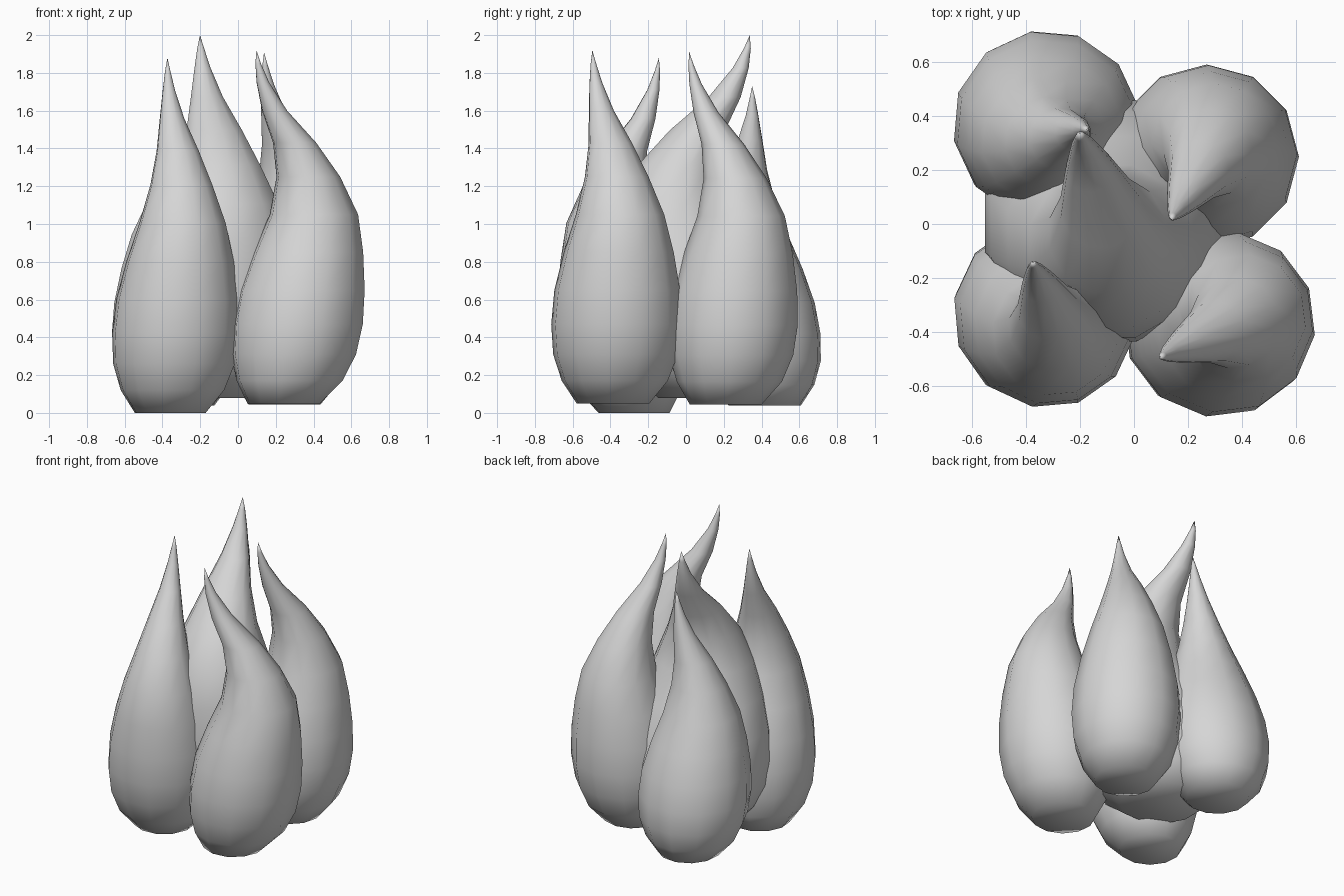
import bpy
import bmesh
from math import sin, cos, tau, radians

cube = bpy.data.objects.get("Cube")
if cube:
    bpy.data.objects.remove(cube, do_unlink=True)

grey = bpy.data.materials.new("plain_grey")
grey.use_nodes = True
grey.diffuse_color = (0.67, 0.67, 0.67, 1)
grey.node_tree.nodes["Principled BSDF"].inputs["Base Color"].default_value = (0.67, 0.67, 0.67, 1)

SIDES = 12
# Shared flame profile: height, radius, sideways bend of the spine
PROFILE = [
    (0.00, 0.185, 0.055), (0.12, 0.270, 0.03), (0.26, 0.318, 0.015),
    (0.42, 0.332, 0.00), (0.60, 0.320, -0.015), (0.80, 0.280, -0.04),
    (1.00, 0.225, -0.062), (1.20, 0.162, -0.03), (1.38, 0.110, 0.04),
    (1.55, 0.064, 0.14), (1.70, 0.032, 0.20), (1.80, 0.014, 0.225),
]
TIP_HEIGHT, TIP_BEND = 1.87, 0.235


def flame(name, x, y, base, height, width, angle, bend=1.0, lean=(0, 0)):
    """Loft rings along an S-shaped spine that curls towards the given angle."""
    a = radians(angle)
    k = height / TIP_HEIGHT

    def spine(h, u):
        rise = h - 0.4
        return (x + u * bend * cos(a) + lean[0] * rise,
                y + u * bend * sin(a) + lean[1] * rise,
                base + h * k)

    bm = bmesh.new()
    rings = []
    for h, r, u in PROFILE:
        cx, cy, cz = spine(h, u)
        rings.append([bm.verts.new((cx + r * width * cos(a + tau * i / SIDES),
                                    cy + r * width * sin(a + tau * i / SIDES), cz))
                      for i in range(SIDES)])
    tip = bm.verts.new(spine(TIP_HEIGHT, TIP_BEND))
    bm.faces.new(rings[0][::-1])
    for i in range(SIDES):
        j = (i + 1) % SIDES
        for low, high in zip(rings, rings[1:]):
            bm.faces.new((low[i], low[j], high[j], high[i]))
        bm.faces.new((rings[-1][i], rings[-1][j], tip))
    for f in bm.faces:
        f.smooth = True
    mesh = bpy.data.meshes.new(name)
    bm.to_mesh(mesh)
    bm.free()
    mesh.materials.append(grey)
    ob = bpy.data.objects.new(name, mesh)
    bpy.context.collection.objects.link(ob)


# Four outer flames around a larger central one
flame("front_right_flame", -0.33, -0.335, 0.00, 1.88, 1.03, 110, lean=(0.025, -0.02))
flame("front_left_flame", 0.315, -0.368, 0.05, 1.87, 1.05, 202, bend=1.2, lean=(0.03, -0.015))
flame("back_left_flame", 0.27, 0.25, 0.045, 1.865, 1.03, -120, lean=(-0.01, -0.02))
flame("back_right_flame", -0.325, 0.37, 0.04, 1.69, 1.05, 40, bend=0.55, lean=(0.035, -0.07))
flame("central_flame", -0.11, 0.015, 0.08, 1.92, 1.38, 105, bend=1.5, lean=(0, -0.012))
